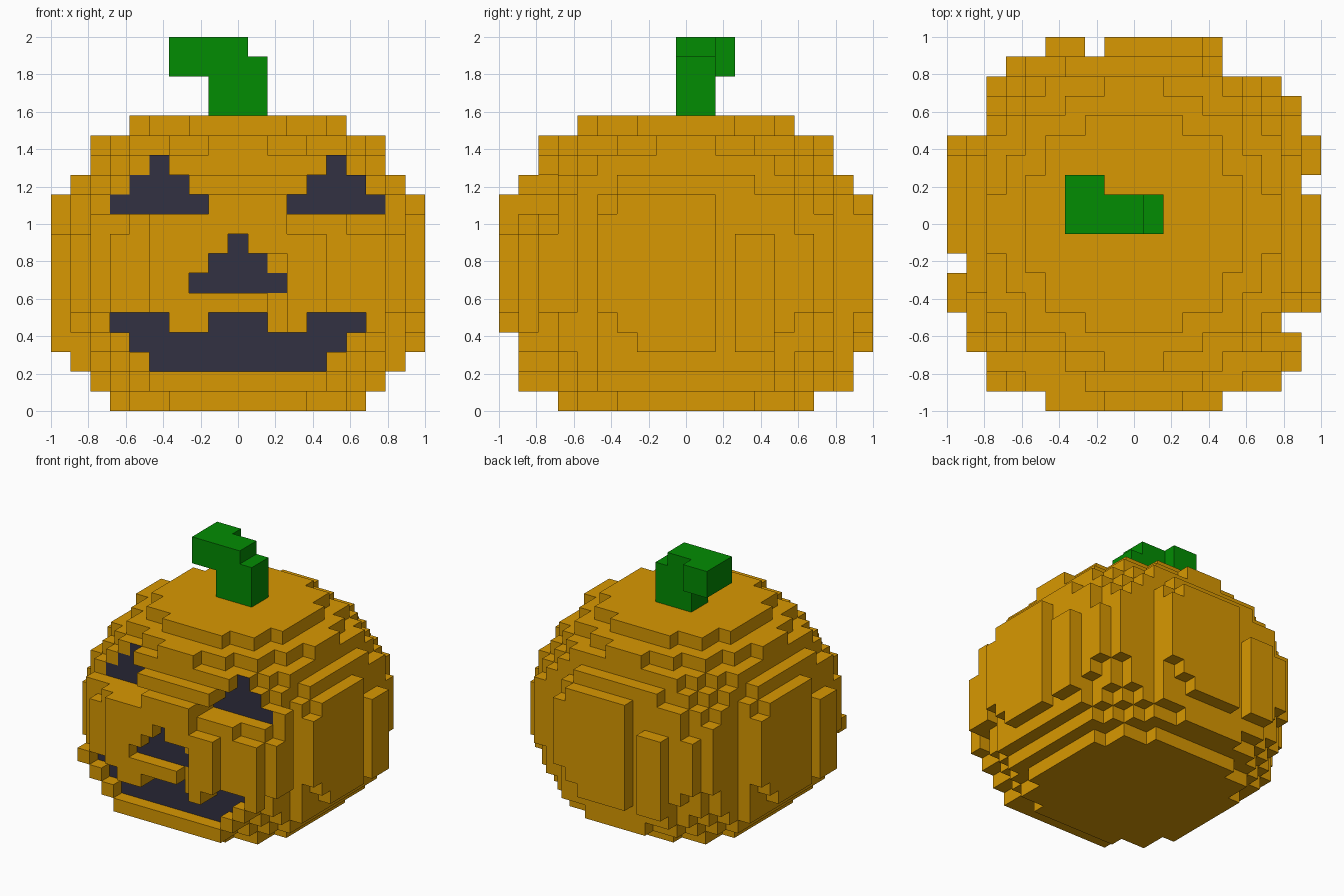
import bpy
import bmesh
from mathutils import Vector

if "Cube" in bpy.data.objects:
    bpy.data.objects.remove(bpy.data.objects["Cube"], do_unlink=True)

UNIT = 2 / 19  # edge length of one block


def material(name, colour):
    mat = bpy.data.materials.new(name)
    mat.use_nodes = True
    mat.diffuse_color = (*colour, 1)
    mat.node_tree.nodes["Principled BSDF"].inputs["Base Color"].default_value = (*colour, 1)
    return mat


orange = material("pumpkin orange", (0.69, 0.314, 0.0005))
charcoal = material("carving charcoal", (0.032, 0.031, 0.054))
green = material("stem green", (0.0008, 0.265, 0.0008))


def block_object(name, cells, mats, dark=()):
    """Skin a set of block cells with their outer faces only."""
    bm = bmesh.new()
    corners = {}

    def corner(p):
        key = tuple(round(2 * c) for c in p)
        if key not in corners:
            corners[key] = bm.verts.new(p * UNIT)
        return corners[key]

    axes = [Vector(a) for a in ((1, 0, 0), (0, 1, 0), (0, 0, 1))]
    for cell in sorted(cells):
        centre = Vector(cell) + Vector((0, 0, 0.5))
        for i in range(3):
            for sign in (-1, 1):
                n = axes[i] * sign
                if tuple(int(c + d) for c, d in zip(cell, n)) in cells:
                    continue
                u, v = axes[(i + 1) % 3] / 2, axes[(i + 2) % 3] / 2 * sign
                mid = centre + n / 2
                face = bm.faces.new([corner(mid + o) for o in (-u - v, u - v, u + v, v - u)])
                # carvings show on the front faces of the recessed cells
                if cell in dark and i == 1 and sign < 0:
                    face.material_index = 1
    mesh = bpy.data.meshes.new(name)
    bm.to_mesh(mesh)
    bm.free()
    for mat in mats:
        mesh.materials.append(mat)
    obj = bpy.data.objects.new(name, mesh)
    bpy.context.collection.objects.link(obj)
    return obj


# Body: squared radius and greatest reach of each layer, from the ground up
RADIUS_SQ = [50, 68, 80, 86, 90, 100, 100, 100, 100, 98, 90, 77, 65, 50, 33]
REACH = [6, 8, 8, 9, 9, 9, 9, 9, 9, 9, 9, 8, 7, 7, 5]
JAW_SQ = {2: 89, 3: 100, 4: 113}  # fuller jaw on either side of the mouth


def quarter_turns(x, y):
    for _ in range(4):
        yield x, y
        x, y = -y, x


GROOVES = set(quarter_turns(9, 2))
SLIM_RIBS = set(quarter_turns(9, 3)) | set(quarter_turns(9, 4))
CORNER_GROOVES = {(8, -5), (5, 8), (6, 8), (-8, 5), (-8, 6)}


def in_body(x, y, k):
    if (x, y) in SLIM_RIBS:
        return 3 <= k <= 8
    if (x, y) in CORNER_GROOVES:
        return False
    if (x, y) in GROOVES and not (y == -9 and k >= 8):
        return False
    if k == 1 and abs(x) > 7:
        return False
    if k == 1 and y == -8:  # lower lip
        return abs(x) <= 4
    reach = max(abs(x), abs(y))
    limit = RADIUS_SQ[k]
    if y == -8 and k in JAW_SQ:
        limit = JAW_SQ[k]
    if x > 0 and y <= -6 and reach <= 8 and 5 <= k <= 8:  # fuller left cheek
        limit = 113
    return reach <= REACH[k] and x * x + y * y <= limit


span = range(-9, 10)
body = {(x, y, k) for x in span for y in span for k in range(15) if in_body(x, y, k)}
# Left cheek ridge, rising beside the eye
body |= {(8, -6, 9), (8, -6, 10)}

# Face: rows of (layer, first column, last column), recessed to one depth
eyes = [(10, -6, -2), (11, -5, -3), (12, -4, -4), (10, 3, 7), (11, 4, 6), (12, 5, 5)]
nose = [(6, -2, 2), (7, -1, 1), (8, 0, 0)]
mouth = [(4, -6, -4), (4, -1, 1), (4, 4, 6), (3, -5, 5), (2, -4, 4)]
dark = set()
for rows, depth in ((eyes, -6), (nose, -8), (mouth, -7)):
    for k, first, last in rows:
        for x in range(first, last + 1):
            body -= {(x, y, k) for y in range(-9, depth)}
            body.add((x, depth, k))
            dark.add((x, depth, k))

block_object("pumpkin_body", body, [orange, charcoal], dark)


# Stem: upright stalk, bent arm and hooked tip
def box(xs, ys, ks):
    return {(x, y, k) for x in range(xs[0], xs[1] + 1)
            for y in range(ys[0], ys[1] + 1) for k in range(ks[0], ks[1] + 1)}


stem = box((-1, 1), (0, 1), (15, 17)) | box((-1, 0), (0, 1), (18, 18))
stem |= box((-3, -2), (0, 2), (17, 18))
block_object("stem", stem, [green])
